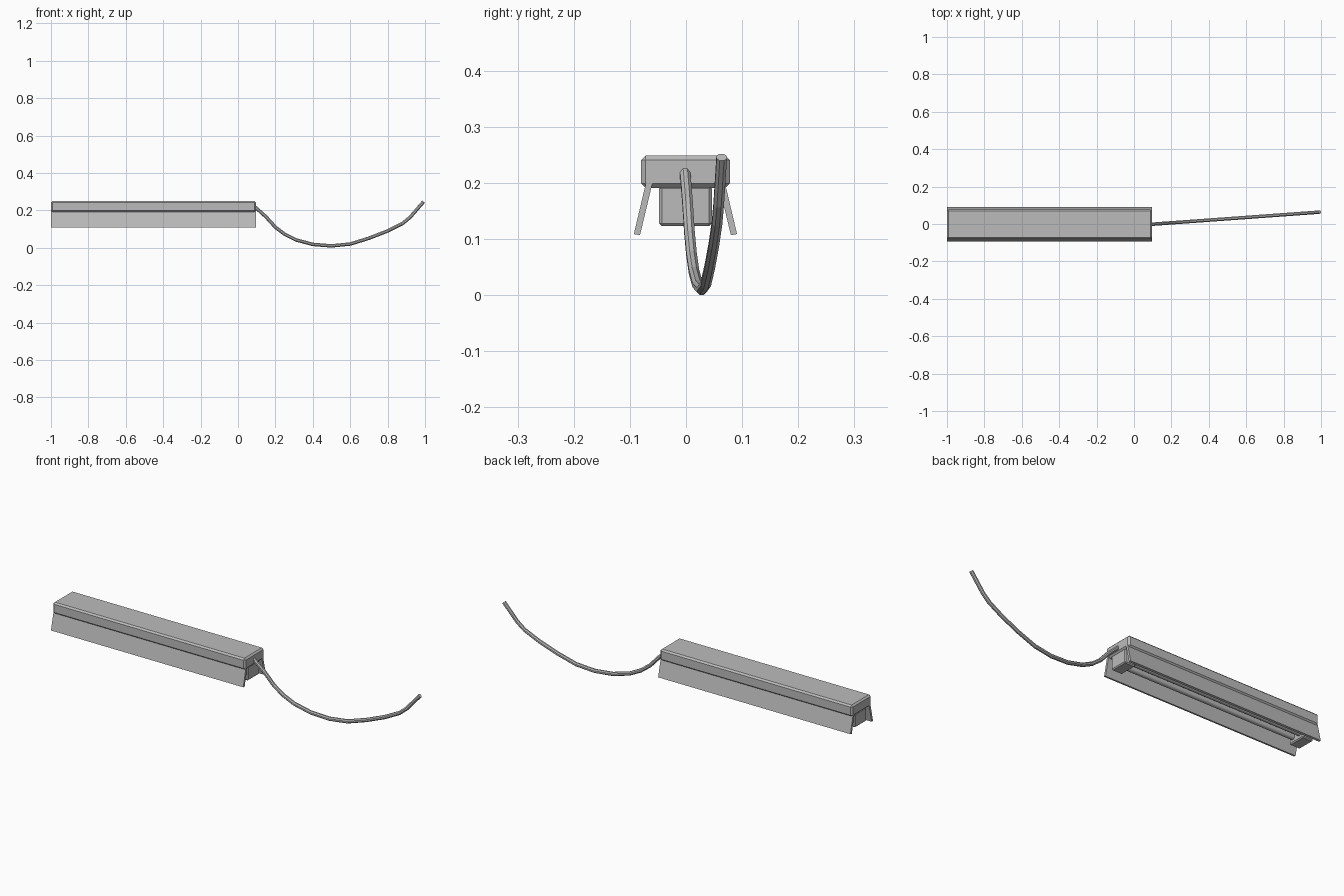
import bpy, bmesh, math
from mathutils import Vector

cube = bpy.data.objects.get("Cube")
if cube:
    bpy.data.objects.remove(cube, do_unlink=True)

mat = bpy.data.materials.new("light_grey")
mat.use_nodes = True
grey = (0.5, 0.5, 0.5, 1)
mat.diffuse_color = grey
mat.node_tree.nodes["Principled BSDF"].inputs["Base Color"].default_value = grey

X0, X1 = -1.0, 0.095   # ends of the fitting


def finish(name, bm):
    bmesh.ops.recalc_face_normals(bm, faces=bm.faces)
    me = bpy.data.meshes.new(name)
    bm.to_mesh(me)
    bm.free()
    me.materials.append(mat)
    ob = bpy.data.objects.new(name, me)
    bpy.context.collection.objects.link(ob)
    return ob


def box(name, lo, hi, bevel=0):
    lo, hi = Vector(lo), Vector(hi)
    bm = bmesh.new()
    bmesh.ops.create_cube(bm, size=1)
    for v in bm.verts:
        v.co = (lo + hi) / 2 + v.co * (hi - lo)
    if bevel:
        bmesh.ops.bevel(bm, geom=bm.edges[:], offset=bevel, segments=1, affect='EDGES')
    return finish(name, bm)


def extrude_x(name, profile, x0, x1):
    """Extrude a (y, z) outline along x."""
    bm = bmesh.new()
    face = bm.faces.new([bm.verts.new((x0, y, z)) for y, z in profile])
    new = bmesh.ops.extrude_face_region(bm, geom=[face])["geom"]
    bmesh.ops.translate(bm, vec=(x1 - x0, 0, 0),
                        verts=[g for g in new if isinstance(g, bmesh.types.BMVert)])
    return finish(name, bm)


# Housing with chamfered edges
box("housing", (X0, -0.08, 0.191), (X1, 0.078, 0.249), 0.008)

# Splayed reflectors and the two tubes
for side, name in ((-1, "front"), (1, "back")):
    wing = [(0.059, 0.199), (0.070, 0.202), (0.092, 0.109), (0.081, 0.107)]
    extrude_x(name + "_reflector", [(side * y - 0.001, z) for y, z in wing], X0, X1)
    ring = [(side * 0.023 - 0.001 + 0.014 * math.cos(a * math.pi / 6),
             0.153 + 0.014 * math.sin(a * math.pi / 6)) for a in range(12)]
    tube = extrude_x(name + "_tube", ring, X0 + 0.04, X1 - 0.04)
    for p in tube.data.polygons:
        p.use_smooth = abs(p.normal.x) < 0.5

# Lamp holders at both ends
for name, x in (("right_holder", X0 + 0.005), ("left_holder", X1 - 0.065)):
    box(name, (x, -0.048, 0.123), (x + 0.06, 0.046, 0.195), 0.005)

# Hanging cable: rings swept along a sagging path
path = [(0.085, 0.222), (0.1, 0.21), (0.15, 0.165), (0.2, 0.11), (0.25, 0.072),
        (0.31, 0.042), (0.4, 0.018), (0.5, 0.010), (0.6, 0.020), (0.7, 0.051),
        (0.8, 0.09), (0.88, 0.13), (0.92, 0.163), (0.992, 0.246)]
pts = [Vector((x, -0.002 + 0.065 * (x - 0.085) / 0.9, z)) for x, z in path]
bm = bmesh.new()
rings = []
for i, p in enumerate(pts):
    t = (pts[min(i + 1, len(pts) - 1)] - pts[max(i - 1, 0)]).normalized()
    side = Vector((0, 0, 1)).cross(t).normalized()
    up = t.cross(side)
    rings.append([bm.verts.new(p + 0.01 * (side * math.cos(a) + up * math.sin(a)))
                  for a in (k * math.pi / 4 + math.pi / 8 for k in range(8))])
for a, b in zip(rings, rings[1:]):
    for k in range(8):
        bm.faces.new((a[k], a[(k + 1) % 8], b[(k + 1) % 8], b[k]))
bm.faces.new(rings[0])
bm.faces.new(rings[-1])
finish("cable", bm)
